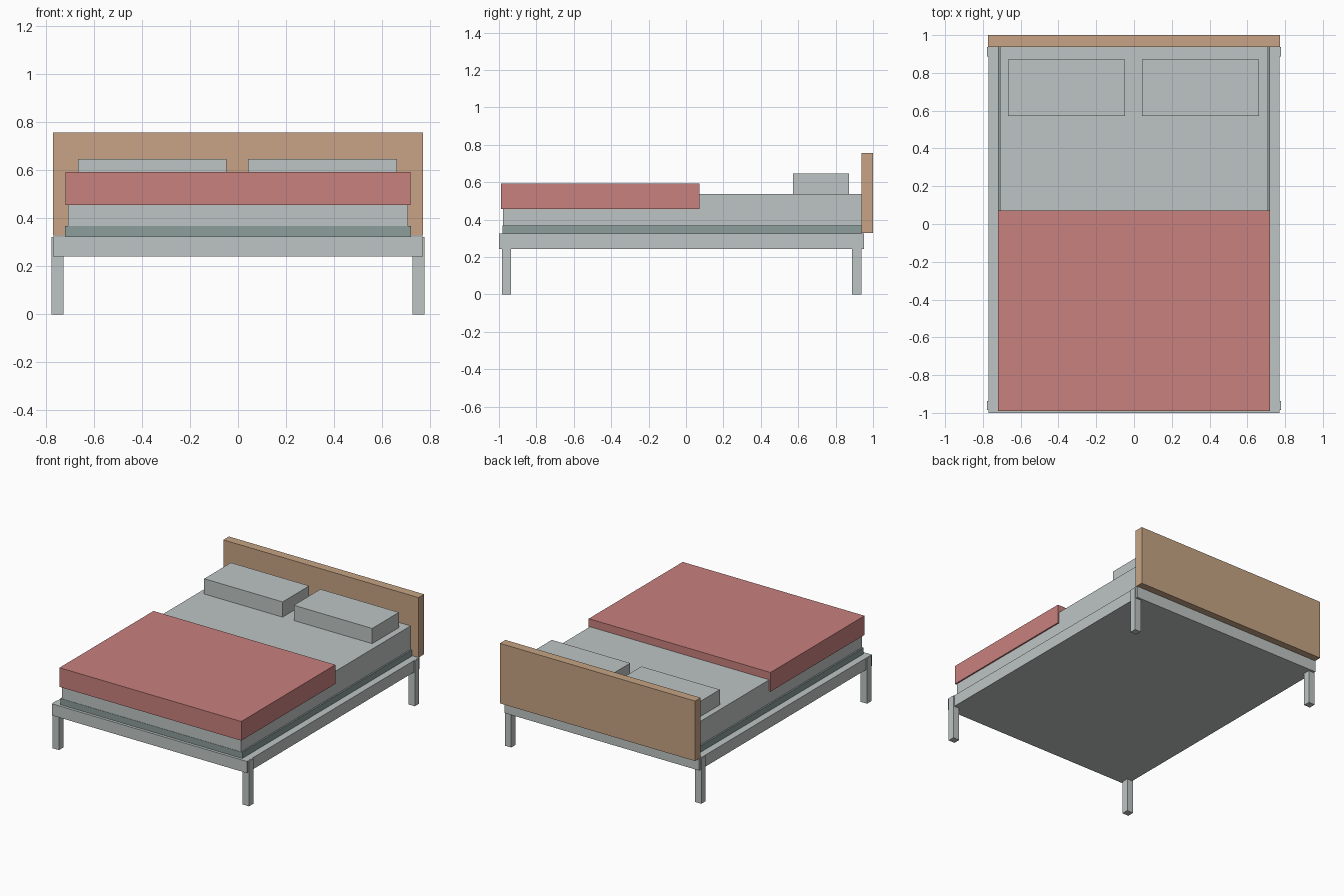
import bpy, bmesh

if "Cube" in bpy.data.objects:
    bpy.data.objects.remove(bpy.data.objects["Cube"])


def material(name, r, g, b):
    """Flat colour given as sRGB bytes, stored as linear values."""
    def lin(v):
        v /= 255
        return v / 12.92 if v <= 0.04045 else ((v + 0.055) / 1.055) ** 2.4
    m = bpy.data.materials.new(name)
    m.diffuse_color = (lin(r), lin(g), lin(b), 1)
    m.use_nodes = True
    m.node_tree.nodes["Principled BSDF"].inputs["Base Color"].default_value = m.diffuse_color
    return m


GREY = material("pale grey", 190, 197, 196)
RED = material("dusty red", 200, 129, 126)
WOOD = material("light wood", 199, 164, 133)
GREEN = material("grey green", 140, 157, 155)


def box(name, x, y, z, mat):
    """Flat-sided box from (min, max) ranges on each axis."""
    bm = bmesh.new()
    bmesh.ops.create_cube(bm, size=1)
    for v in bm.verts:
        v.co = [r[0] if c < 0 else r[1] for c, r in zip(v.co, (x, y, z))]
    mesh = bpy.data.meshes.new(name)
    bm.to_mesh(mesh)
    bm.free()
    mesh.materials.append(mat)
    ob = bpy.data.objects.new(name, mesh)
    bpy.context.collection.objects.link(ob)
    return ob


# Frame and headboard
box("bed_frame", (-0.77, 0.77), (-1.0, 0.953), (0.242, 0.325), GREY)
box("headboard", (-0.772, 0.772), (0.937, 1.0), (0.328, 0.757), WOOD)

# Legs, standing slightly proud of the frame sides
for side, s in (("left", -1), ("right", 1)):
    for end, y in (("front", (-0.985, -0.936)), ("back", (0.888, 0.937))):
        x = sorted((s * 0.727, s * 0.777))
        box(f"{end}_{side}_leg", x, y, (0.0, 0.323), GREY)

# Bedding: base, mattress, blanket
box("mattress_base", (-0.72, 0.72), (-0.98, 0.937), (0.32, 0.369), GREEN)
box("mattress", (-0.709, 0.709), (-0.978, 0.937), (0.365, 0.538), GREY)
box("blanket", (-0.719, 0.719), (-0.99, 0.072), (0.456, 0.593), RED)

# Pillows
for side, x in (("left", (-0.667, -0.047)), ("right", (0.042, 0.662))):
    box(f"{side}_pillow", x, (0.571, 0.872), (0.52, 0.647), GREY)
